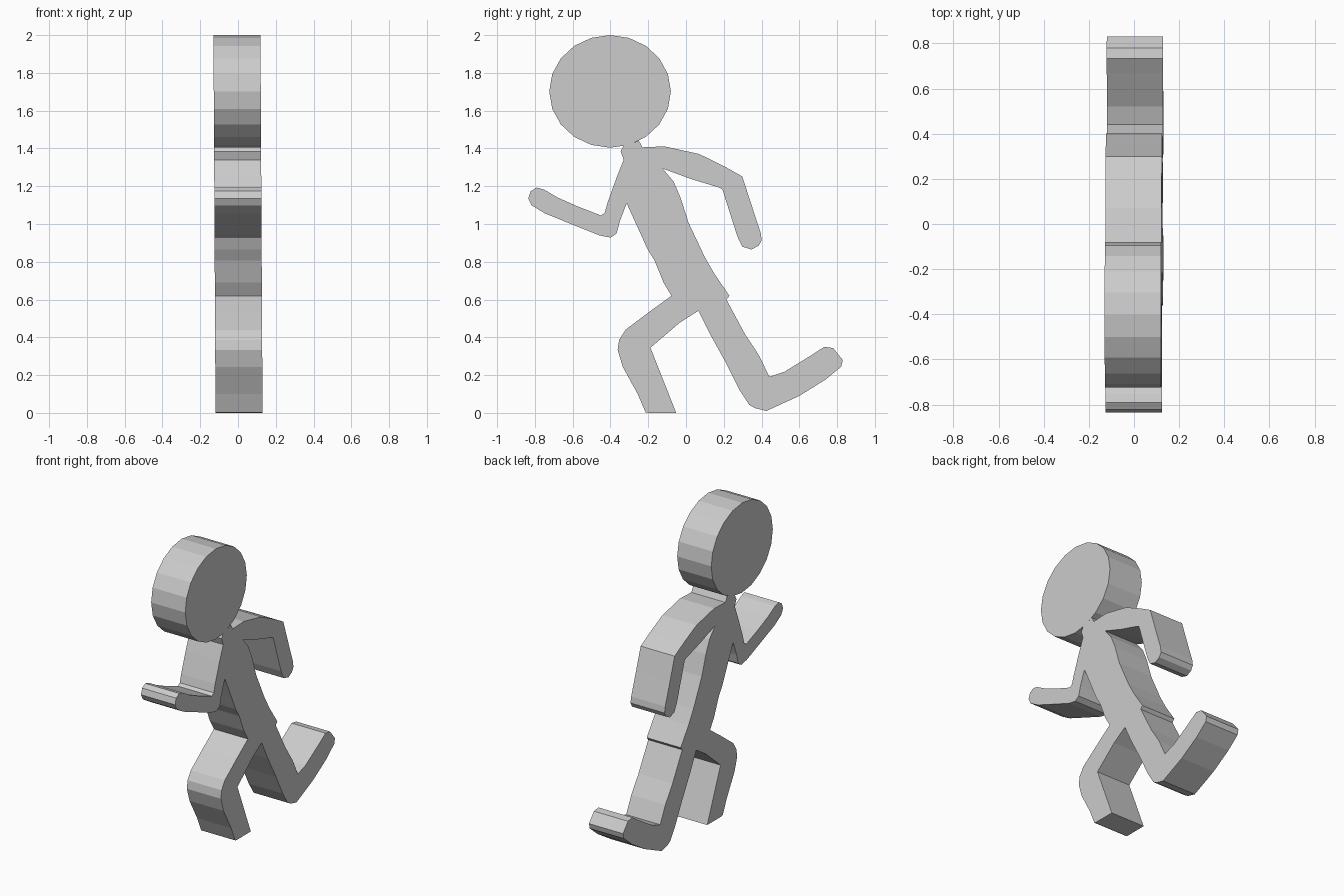
import bpy, bmesh, math

HALF = 0.1245          # half thickness of the cut-out figure
LEAN = -0.0055         # very slight sideways lean


def plate(name, outline, joints=()):
    """Extrude a counter-clockwise (y, z) outline along x; joint edges get no side wall."""
    bm = bmesh.new()
    back, front = [
        [bm.verts.new((s * HALF + LEAN * (z - 1), y, z)) for y, z in outline]
        for s in (-1, 1)
    ]
    bm.faces.new(front)
    bm.faces.new(back[::-1])
    n = len(outline)
    for i in range(n):
        j = (i + 1) % n
        if i not in joints:
            bm.faces.new((back[i], back[j], front[j], front[i]))
    mesh = bpy.data.meshes.new(name)
    bm.to_mesh(mesh)
    bm.free()
    obj = bpy.data.objects.new(name, mesh)
    bpy.context.collection.objects.link(obj)
    return obj


def limb(name, outline):
    """A limb is open on its closing edge, where it meets the torso."""
    return plate(name, outline, {len(outline) - 1})


# Points shared between the torso and the limbs
front_shoulder, front_armpit = (-.33, 1.34), (-.314, 1.109)
front_hip, crotch, rear_hip = (-.077, .62), (.066, .541), (.214, .60)
rear_armpit, rear_shoulder = (-.124, 1.294), (-.114, 1.411)

# Head: 20-sided disc
plate("head", [(-.402 + .322 * math.cos(math.tau * i / 20),
                1.702 + .298 * math.sin(math.tau * i / 20)) for i in range(20)])

# Torso with neck
plate("torso", [
    (-.33, 1.415), (-.346, 1.385), front_shoulder, front_armpit,
    (-.246, .96), (-.203, .865), (-.166, .806), (-.119, .69),
    front_hip, crotch, rear_hip,
    (.23, .62), (.15, .737), (.098, .828), (.013, 1.008), (-.029, 1.14), (-.066, 1.225),
    rear_armpit, rear_shoulder,
    (-.23, 1.406), (-.25, 1.442), (-.302, 1.419),
], joints={2, 8, 9, 17, 20, 21})

# Arm swinging forward
limb("front_arm", [
    front_shoulder, (-.367, 1.247), (-.415, 1.114), (-.43, 1.06), (-.45, 1.045),
    (-.573, 1.093), (-.679, 1.14), (-.753, 1.183), (-.79, 1.193), (-.822, 1.174),
    (-.835, 1.135), (-.816, 1.098), (-.747, 1.056), (-.589, .992), (-.457, .939),
    (-.399, .928), (-.367, .95), (-.351, 1.013), front_armpit])

# Arm swinging back
limb("rear_arm", [
    rear_armpit, (.018, 1.241), (.175, 1.193), (.193, 1.183), (.23, 1.066), (.272, .934),
    (.298, .88), (.346, .865), (.385, .885), (.401, .915), (.395, .955), (.346, 1.103),
    (.298, 1.252), (.203, 1.305), (.071, 1.37), rear_shoulder])

# Planted leg
limb("front_leg", [
    front_hip, (-.193, .536), (-.32, .44), (-.354, .387), (-.362, .334), (-.335, .244),
    (-.256, .10), (-.214, .003), (-.20, 0), (-.052, 0), (-.098, .117), (-.188, .345),
    (-.034, .477), crotch])

# Trailing leg
limb("rear_leg", [
    crotch, (.129, .414), (.214, .26), (.283, .122), (.335, .042), (.365, .025),
    (.425, .01), (.60, .09), (.737, .175), (.822, .245), (.83, .28), (.779, .343),
    (.732, .35), (.668, .308), (.52, .217), (.441, .191), (.388, .302), (.314, .414),
    rear_hip])
